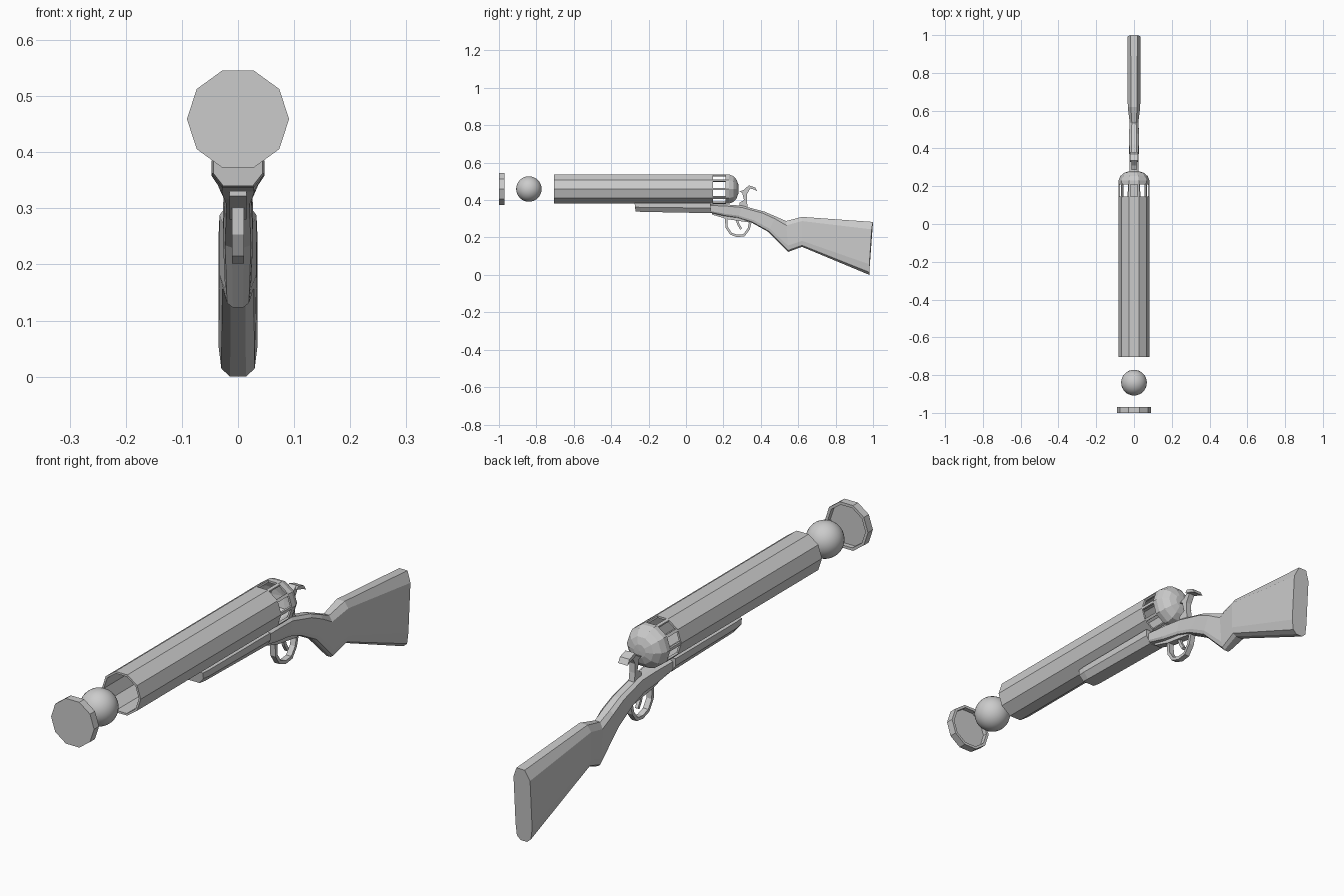
import bpy, bmesh, math
from mathutils import Vector

if "Cube" in bpy.data.objects:
    bpy.data.objects.remove(bpy.data.objects["Cube"])

AXIS = 0.459   # height of the barrel axis


def finish(name, bm):
    bmesh.ops.remove_doubles(bm, verts=bm.verts, dist=1e-5)
    bmesh.ops.recalc_face_normals(bm, faces=bm.faces)
    me = bpy.data.meshes.new(name)
    bm.to_mesh(me)
    bm.free()
    ob = bpy.data.objects.new(name, me)
    bpy.context.collection.objects.link(ob)
    return ob


def bridge(bm, rings, closed=False):
    n = len(rings[0])
    pairs = list(zip(rings, rings[1:])) + ([(rings[-1], rings[0])] if closed else [])
    for a, b in pairs:
        for i in range(n):
            j = (i + 1) % n
            bm.faces.new((a[i], a[j], b[j], b[i]))


def lathe(name, profile, closed=False, n=10):
    """Revolve (radius, y) points about the barrel axis."""
    bm = bmesh.new()
    rings = [[bm.verts.new((r * math.cos(2 * math.pi * i / n), y,
                            AXIS + r * math.sin(2 * math.pi * i / n)))
              for i in range(n)] for r, y in profile]
    bridge(bm, rings, closed)
    return finish(name, bm)


def loft(name, sections, shape, end_power=1):
    """Sections: (y top, z top, y bottom, z bottom, half width); shape: (width, depth) fractions."""
    outline = shape + [(-u, t) for u, t in reversed(shape)]
    bm = bmesh.new()
    rings = []
    for k, (yt, zt, yb, zb, w) in enumerate(sections):
        p = end_power if k == len(sections) - 1 else 1
        rings.append([bm.verts.new((u * w, yb + (yt - yb) * (1 - t) ** p, zt + (zb - zt) * t))
                      for u, t in outline])
    bridge(bm, rings)
    bm.faces.new(rings[0])
    bm.faces.new(rings[-1])
    return finish(name, bm)


def plate(name, pts, w):
    """Side profile of (y, z) points extruded across x."""
    bm = bmesh.new()
    rings = [[bm.verts.new((x, y, z)) for y, z in pts] for x in (-w, w)]
    bridge(bm, rings)
    for r in rings:
        bm.faces.new(r)
    return finish(name, bm)


def ribbon(path, thick):
    """Turn a centre line into a closed outline of even thickness."""
    p = [Vector(q) for q in path]
    left, right = [], []
    for i, q in enumerate(p):
        d = (p[min(i + 1, len(p) - 1)] - p[max(i - 1, 0)]).normalized()
        nrm = Vector((-d.y, d.x)) * thick / 2
        left.append(tuple(q + nrm))
        right.append(tuple(q - nrm))
    return left + right[::-1]


# Muzzle cap, recessed on its inner side
lathe("muzzle_cap", [(0, -1), (0.091, -1), (0.091, -0.97), (0.08, -0.97),
                     (0.08, -0.988), (0, -0.988)])

# Cannon ball
bpy.ops.mesh.primitive_uv_sphere_add(segments=32, ring_count=16, radius=0.068,
                                     location=(0, -0.84, AXIS))
ball = bpy.context.object
ball.name = "cannon_ball"
bpy.ops.object.shade_smooth()

# Barrel tube
lathe("barrel", [(0.082, -0.705), (0.082, 0.145), (0.074, 0.145), (0.074, -0.705)], closed=True)

# Hollow breech dome
lathe("breech_dome", [(0.082, 0.21), (0.082, 0.23), (0.073, 0.253), (0.052, 0.271), (0.025, 0.28),
                      (0, 0.281), (0, 0.272), (0.045, 0.263), (0.066, 0.24), (0.074, 0.21)],
      closed=True)

# Cage bars between barrel and dome
for i in range(10):
    a = math.radians(36 * i)
    bpy.ops.mesh.primitive_cube_add(size=1, location=(0.077 * math.cos(a), 0.178,
                                                      AXIS + 0.077 * math.sin(a)),
                                    rotation=(0, -a, 0), scale=(0.008, 0.072, 0.011))
    bpy.context.object.name = f"cage_bar_{i + 1}"

# Fore-end under the barrel
loft("fore_end", [(-0.275, 0.385, -0.27, 0.34, 0.044), (-0.24, 0.385, -0.24, 0.337, 0.047),
                  (0.13, 0.385, 0.13, 0.33, 0.047)], [(1, 0), (1, 0.5), (0.6, 1)])

# Receiver, wrist, grip and butt in one loft
loft("stock", [(0.13, 0.378, 0.13, 0.332, 0.036), (0.22, 0.376, 0.20, 0.315, 0.03),
               (0.30, 0.37, 0.28, 0.303, 0.024), (0.42, 0.338, 0.35, 0.28, 0.025),
               (0.48, 0.312, 0.44, 0.23, 0.027), (0.535, 0.288, 0.547, 0.123, 0.023),
               (0.62, 0.31, 0.62, 0.15, 0.033), (1.0, 0.283, 0.98, 0.0, 0.035)],
     [(0.5, 0), (1, 0.14), (1, 0.8), (0.85, 0.95), (0.4, 1)], end_power=3)

# Trigger plate, guard and trigger
plate("trigger_plate", [(0.14, 0.335), (0.14, 0.322), (0.22, 0.298), (0.34, 0.28), (0.34, 0.30)], 0.015)
guard = [(0.215, 0.305), (0.217, 0.255), (0.24, 0.22), (0.275, 0.208), (0.31, 0.212),
         (0.335, 0.245), (0.345, 0.285)]
plate("trigger_guard", ribbon(guard, 0.013), 0.011)
plate("trigger", ribbon([(0.27, 0.30), (0.28, 0.27), (0.295, 0.245)], 0.012), 0.006)

# Hammer with its wide thumb spur
plate("hammer", [(0.285, 0.36), (0.285, 0.385), (0.31, 0.40), (0.30, 0.44), (0.285, 0.445),
                 (0.31, 0.455), (0.335, 0.478), (0.345, 0.465), (0.325, 0.43),
                 (0.325, 0.395), (0.33, 0.36)], 0.012)
plate("hammer_spur", [(0.328, 0.468), (0.337, 0.478), (0.37, 0.467), (0.382, 0.447),
                      (0.362, 0.457), (0.342, 0.462)], 0.02)
